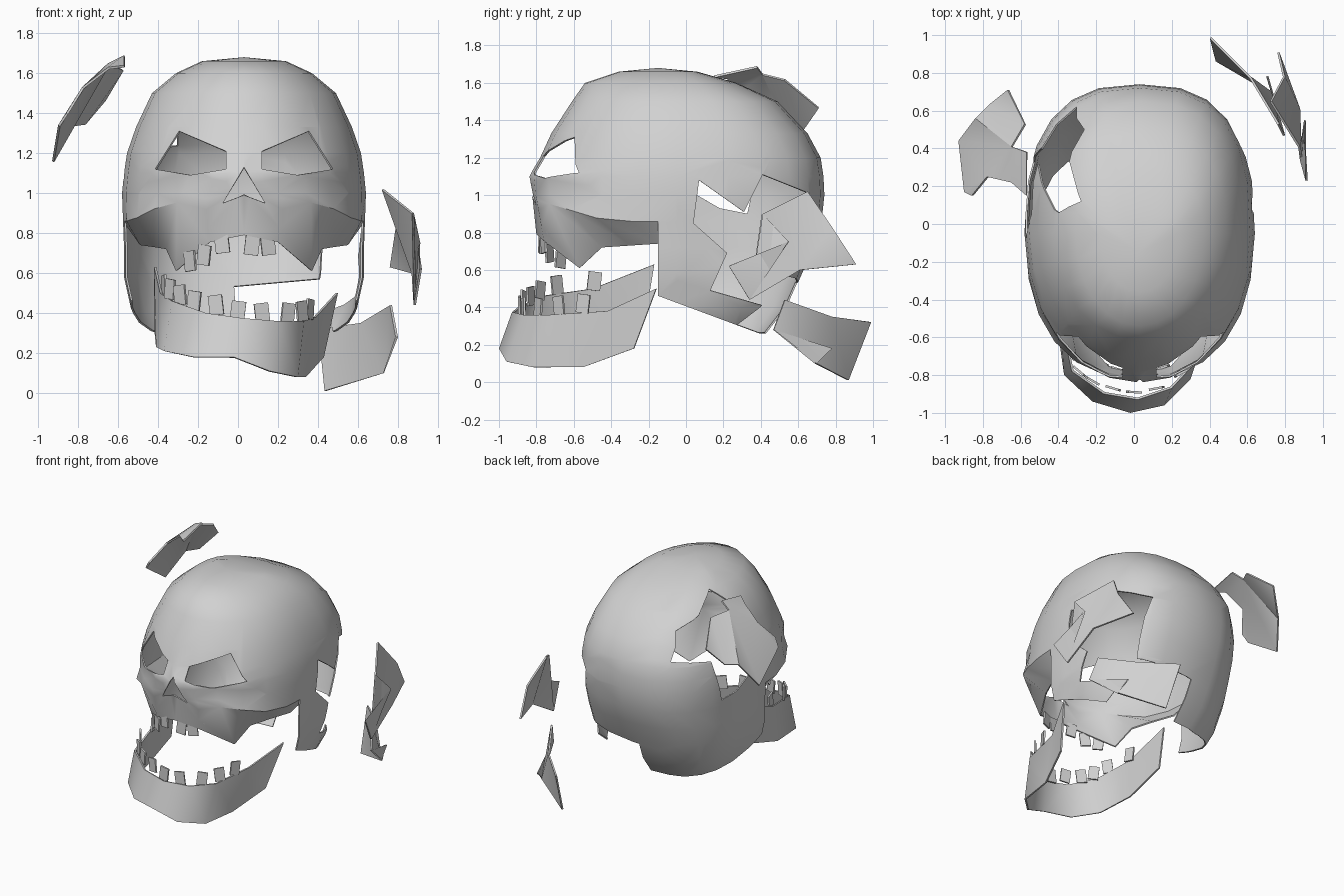
import bpy, bmesh, math
from mathutils import Vector, Matrix

if "Cube" in bpy.data.objects:
    bpy.data.objects.remove(bpy.data.objects["Cube"], do_unlink=True)

bone = bpy.data.materials.new("bone_grey")
bone.use_nodes = True
bone.diffuse_color = (0.64, 0.64, 0.64, 1)
bone.node_tree.nodes["Principled BSDF"].inputs["Base Color"].default_value = bone.diffuse_color

CX = 0.03      # skull symmetry plane
CY = -0.05     # widest station of the cranium
SEGMENTS = 24


def finish(bm, name, thickness=0.0, angle=35):
    """Turn a bmesh into a named, thin-walled, smooth-by-angle object."""
    bmesh.ops.recalc_face_normals(bm, faces=bm.faces[:])
    mesh = bpy.data.meshes.new(name)
    bm.to_mesh(mesh)
    bm.free()
    mesh.materials.append(bone)
    obj = bpy.data.objects.new(name, mesh)
    bpy.context.collection.objects.link(obj)
    bpy.ops.object.select_all(action='DESELECT')
    obj.select_set(True)
    bpy.context.view_layer.objects.active = obj
    if thickness:
        mod = obj.modifiers.new("shell", 'SOLIDIFY')
        mod.thickness = thickness
        mod.offset = -1
        bpy.ops.object.modifier_apply(modifier=mod.name)
    bpy.ops.object.shade_smooth_by_angle(angle=math.radians(angle))
    return obj


def bridge(bm, upper, lower):
    """Join two vertex rows of equal length with quads."""
    for k in range(len(upper) - 1):
        bm.faces.new((upper[k], upper[k + 1], lower[k + 1], lower[k]))


def cut(bm, poly, axes, where):
    """Cut a convex hole, projected along the axis missing from axes."""
    i, j = axes
    pts = [Vector(p) for p in poly]
    mid = sum(pts, Vector((0, 0))) / len(pts)
    planes = []
    for a, b in zip(pts, pts[1:] + pts[:1]):
        n = Vector((b.y - a.y, a.x - b.x)).normalized()
        if n.dot(mid - a) > 0:
            n = -n
        co, no = Vector((0, 0, 0)), Vector((0, 0, 0))
        co[i], co[j], no[i], no[j] = a.x, a.y, n.x, n.y
        planes.append((co, no))

    def region():
        found = []
        for f in bm.faces:
            if not where(f.calc_center_median()):
                continue
            if all(min(v.co[k] for v in f.verts) <= max(p[m] for p in pts) and
                   max(v.co[k] for v in f.verts) >= min(p[m] for p in pts)
                   for m, k in enumerate(axes)):
                found.append(f)
        return found

    for co, no in planes:
        faces = region()
        geom = faces + list({e for f in faces for e in f.edges}) + list({v for f in faces for v in f.verts})
        bmesh.ops.bisect_plane(bm, geom=geom, dist=1e-5, plane_co=co, plane_no=no)
    inside = [f for f in region()
              if all((f.calc_center_median() - co).dot(no) < 0 for co, no in planes)]
    bmesh.ops.delete(bm, geom=inside, context='FACES')


XZ, YZ = (0, 2), (1, 2)


def mirrored(poly):
    return [(2 * CX - x, z) for x, z in poly]


# Cranium: stacked rings of (height, half width, front, back)
rings = [
    (1.66, 0.21, -0.36, 0.06), (1.60, 0.34, -0.54, 0.27), (1.50, 0.46, -0.61, 0.49),
    (1.33, 0.54, -0.72, 0.65), (1.20, 0.585, -0.78, 0.72), (1.10, 0.60, -0.84, 0.735),
    (1.0, 0.61, -0.83, 0.74), (0.86, 0.605, -0.82, 0.725), (0.72, 0.60, -0.8, 0.68),
    (0.58, 0.60, -0.8, 0.62), (0.40, 0.56, -0.8, 0.54), (0.26, 0.50, -0.8, 0.43)]
CHEEK = 7

skull = bmesh.new()
loops = []
for r, (z, half, front, back) in enumerate(rings):
    loop = []
    for s in range(SEGMENTS):
        t = math.tau * s / SEGMENTS
        c, d = math.cos(t), math.sin(t)
        # the face narrows forward, the cheekbones flare out
        power = 2 / (2.6 if d > 0 else 2.35 if r >= CHEEK else 2.05)
        x = CX + half * math.copysign(abs(c) ** power, c)
        y = CY + abs(d) ** power * ((back if d > 0 else front) - CY)
        # the cheekbone ridge climbs toward the nose
        lift = 0.12 * max(0, (-y - 0.42) / 0.4) if r == CHEEK else 0
        loop.append(skull.verts.new((x, y, z + lift)))
    loops.append(loop)
crown = skull.verts.new((CX, -0.15, 1.68))
for s in range(SEGMENTS):
    n = (s + 1) % SEGMENTS
    skull.faces.new((crown, loops[0][s], loops[0][n]))
    for r in range(len(rings) - 1):
        quad = (loops[r][s], loops[r + 1][s], loops[r + 1][n], loops[r][n])
        if r >= CHEEK and all(v.co.y < -0.15 for v in quad):
            continue
        skull.faces.new(quad)

# Open the mouth side and slope the lower rim
cut(skull, [(-1.2, 0), (-0.15, 0), (-0.15, 0.87), (-1.2, 0.87)], YZ, lambda c: c.z < 0.86)
cut(skull, [(-0.2, 0.48), (0.42, 0.25), (0.42, 0), (-0.2, 0)], YZ, lambda c: c.z < 0.7)

# Upper jaw and undersides of the cheekbones, grown from the cheek ring
gum = [(0, -0.80, 0.79), (0.17, -0.76, 0.755), (0.34, -0.57, 0.61), (0.39, -0.45, 0.72),
       (0.45, -0.3, 0.73), (0.52, -0.15, 0.74)]
cheek = loops[CHEEK]
chin_index = SEGMENTS * 3 // 4
middle = skull.verts.new((CX, gum[0][1], gum[0][2]))
for side, rear in ((1, cheek[0]), (-1, cheek[SEGMENTS // 2])):
    upper = [cheek[chin_index + side * k] for k in range(len(gum))]
    lower = [middle] + [skull.verts.new((CX + side * x, y, z)) for x, y, z in gum[1:]]
    bridge(skull, upper, lower)
    skull.faces.new((upper[-1], rear, lower[-1]))

# Eye sockets and nose opening
eye = [(0.12, 1.12), (0.12, 1.21), (0.355, 1.31), (0.475, 1.12), (0.3, 1.09)]
nostril = [(CX, 1.13), (0.135, 0.95), (CX, 0.99)]
for hole in (eye, nostril):
    for shape in (hole, mirrored(hole)):
        cut(skull, shape, XZ, lambda c: c.y < -0.3)

# Broken openings: left side, right side, lower back
for shape in ([(0.07, 1.08), (0.31, 0.91), (0.22, 0.69), (0.04, 0.85)],
              [(0.22, 0.69), (0.31, 0.91), (0.41, 1.11), (0.66, 1.01), (0.53, 0.6)],
              [(0.13, 0.49), (0.22, 0.69), (0.53, 0.6), (0.48, 0.39)]):
    cut(skull, shape, YZ, lambda c: c.x > 0.1)
for shape in ([(0.06, 1.52), (0.12, 1.6), (0.5, 1.42), (0.62, 1.24), (0.33, 1.2)],
              [(0.05, 1.22), (0.4, 1.21), (0.33, 0.9), (0.18, 0.93), (-0.08, 1.08)]):
    cut(skull, shape, YZ, lambda c: c.x < -0.1)
cut(skull, [(-0.02, 0.53), (0.43, 0.57), (0.5, 0.2), (0, 0.2)], XZ, lambda c: c.y > 0.2)
finish(skull, "skull", 0.01, 42)

# Lower jaw, hanging open and twisted to one side
jaw_top = [(-0.42, -0.17, 0.63), (-0.39, -0.5, 0.50), (-0.33, -0.78, 0.46), (-0.16, -0.9, 0.40),
           (0.02, -0.93, 0.375), (0.2, -0.87, 0.36), (0.33, -0.73, 0.36), (0.39, -0.42, 0.38),
           (0.5, -0.16, 0.5)]
jaw_bottom = [(-0.42, -0.22, 0.33), (-0.41, -0.52, 0.23), (-0.37, -0.8, 0.21), (-0.22, -0.94, 0.18),
              (-0.02, -1, 0.18), (0.16, -0.96, 0.11), (0.3, -0.82, 0.08), (0.34, -0.55, 0.08),
              (0.43, -0.28, 0.18)]
jaw = bmesh.new()
bridge(jaw, *[[jaw.verts.new(p) for p in row] for row in (jaw_top, jaw_bottom)])
finish(jaw, "lower_jaw", 0.012, 45)

# Teeth: thin plates turned outward along each arch
lower_teeth = [(-0.37, -0.49, 0.54), (-0.34, -0.69, 0.52), (-0.29, -0.78, 0.49), (-0.22, -0.83, 0.46),
               (-0.11, -0.87, 0.44), (0, -0.89, 0.41), (0.12, -0.87, 0.4), (0.25, -0.79, 0.4),
               (0.32, -0.68, 0.41), (0.36, -0.55, 0.42)]
upper_teeth = [(-0.24, -0.67, 0.66), (-0.17, -0.73, 0.69), (-0.08, -0.77, 0.75),
               (0.07, -0.78, 0.74), (0.15, -0.76, 0.74)]
for name, spots in (("lower_teeth", lower_teeth), ("upper_teeth", upper_teeth)):
    teeth = bmesh.new()
    for k, (x, y, z) in enumerate(spots):
        turn = math.atan2(x - CX, -y - 0.4)
        lean = math.radians(7 if k % 2 else -7)
        place = (Matrix.Translation((x, y, z)) @ Matrix.Rotation(turn, 4, 'Z')
                 @ Matrix.Rotation(lean, 4, 'Y') @ Matrix.Diagonal((0.072, 0.012, 0.1, 1)))
        bmesh.ops.create_cube(teeth, size=1, matrix=place)
    finish(teeth, name)

# Flying fragments, bulging outward like the wall they left
shards = {
    "side_shard": [(0.73, 0.65, 1.02), (0.8, 0.78, 0.83), (0.77, 0.91, 0.63), (0.88, 0.61, 0.6),
                   (0.89, 0.34, 0.44), (0.92, 0.23, 0.62), (0.9, 0.55, 0.75), (0.88, 0.41, 0.9)],
    "low_shard": [(0.41, 0.99, 0.32), (0.62, 0.78, 0.35), (0.77, 0.53, 0.44), (0.80, 0.47, 0.28),
                  (0.70, 0.78, 0.18), (0.73, 0.7, 0.1), (0.44, 0.87, 0.01)],
    "top_shard": [(-0.93, 0.44, 1.16), (-0.84, 0.56, 1.34), (-0.77, 0.63, 1.35), (-0.67, 0.71, 1.47),
                  (-0.58, 0.53, 1.62), (-0.65, 0.41, 1.65), (-0.57, 0.38, 1.69), (-0.57, 0.15, 1.64),
                  (-0.65, 0.22, 1.63), (-0.78, 0.25, 1.53), (-0.86, 0.15, 1.4), (-0.9, 0.17, 1.34)]}
for name, outline in shards.items():
    piece = bmesh.new()
    piece.faces.new([piece.verts.new(p) for p in outline])
    bmesh.ops.triangulate(piece, faces=piece.faces[:])
    finish(piece, name, 0.012)
